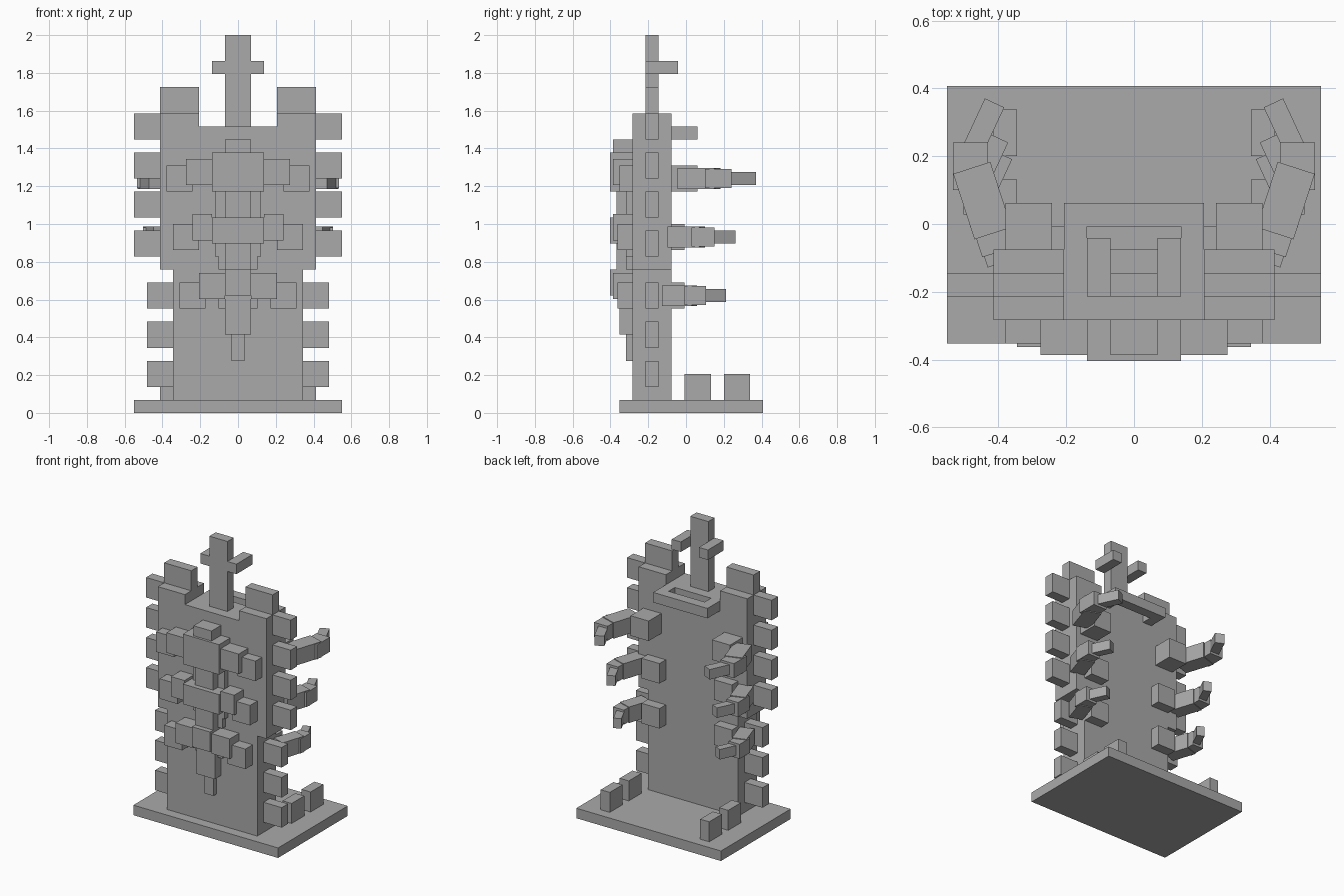
import bpy, math
from mathutils import Matrix, Vector

if "Cube" in bpy.data.objects:
    bpy.data.objects.remove(bpy.data.objects["Cube"], do_unlink=True)

U = 2 / 29           # one block
FRONT = -4.1         # front and back planes of the slab, in blocks
BACK = -1.1

grey = bpy.data.materials.new("stone_grey")
grey.use_nodes = True
colour = (0.4, 0.4, 0.4, 1)
grey.diffuse_color = colour
grey.node_tree.nodes["Principled BSDF"].inputs["Base Color"].default_value = colour


def place(name, centre, size, angle=0):
    """Box by centre and size, turned about z."""
    bpy.ops.mesh.primitive_cube_add(size=1)
    ob = bpy.context.object
    ob.name = name
    turn = Matrix.Rotation(angle, 4, "Z") @ Matrix.Diagonal((*size, 1))
    ob.data.transform(turn)
    ob.location = centre
    ob.data.materials.append(grey)
    return ob


def box(name, x, y, z):
    """Box from ranges given in blocks."""
    lo, hi = (Vector(c) * U for c in zip(x, y, z))
    return place(name, (lo + hi) / 2, hi - lo)


def mid(name, half, y, z):
    box(name, (-half, half), y, z)


def pair(name, x, y, z):
    box("left_" + name, x, y, z)
    box("right_" + name, (-x[1], -x[0]), y, z)


# Base plate and feet
mid("base_plate", 8, (-5.1, 5.9), (0, 1))
for y in (-0.1, 2.9):
    pair("foot_block", (5, 6), (y, y + 2), (1, 3))

# Slab body, shoulders and horns
mid("lower_body", 5, (FRONT, BACK), (1, 11))
mid("upper_body", 6, (FRONT, BACK), (11, 22))
pair("shoulder", (3, 6), (FRONT, BACK), (22, 23))
pair("horn", (3, 6), (-3.1, -2.1), (23, 25))

# Teeth along the sides
for z in (2, 5, 8):
    pair("lower_tooth", (5, 7), (-3.1, -2.1), (z, z + 2))
for z in (12, 15, 18, 21):
    pair("upper_tooth", (6, 8), (-3.1, -2.1), (z, z + 2))

# Top post with two bent arms
mid("top_post", 1, (-3.1, -2.1), (22, 29))
pair("post_arm", (1, 2), (-3.1, -0.6), (26, 27))

# Open collar behind the top
mid("collar_bar", 3, (-0.1, 0.9), (21, 22))
pair("collar_side", (2, 3), (BACK, -0.1), (21, 22))

# Spine: each vertebra has a core, inner wings and outer wings
for core, bottom, top, inner, wing_z, outer, outer_z, outer_y in (
        (2, 17, 20, 4, 17.5, 5.5, 17, -5.1),
        (2, 13, 15, 3.5, 13.25, 5, 12.5, -5.25),
        (1, 9, 11, 3, 8.75, 4.5, 8, -5.25)):
    mid("vertebra_core", core, (-5.85, FRONT), (bottom, top))
    pair("vertebra_inner_wing", (core, inner), (-5.6, FRONT), (wing_z, wing_z + 2))
    pair("vertebra_outer_wing", (outer - 2, outer), (outer_y, FRONT), (outer_z, outer_z + 2))
mid("spine_cap", 1, (-5.6, FRONT), (20, 21))
for z in ((15, 17), (11, 13)):
    mid("spine_link", 1, (-5.35, FRONT), z)
for half, z in ((1.75, (15, 17)), (1.75, (12, 13)), (1.5, (11, 12)), (1.5, (8, 9))):
    mid("spine_backing", half, (-4.6, FRONT), z)
mid("upper_tail", 1, (-5.1, FRONT), (6, 9))
mid("tail_tip", 0.5, (-4.6, FRONT), (4, 6))

# Curved ribs at the back: root block, then three bending segments
SEGMENTS = (
    ("rib_inner", (-0.023, 0.114), (0.115, 0.203, 0.11), -18),
    ("rib_middle", (0.012, 0.215), (0.103, 0.14, 0.1), 0),
    ("rib_tip", (-0.023, 0.325), (0.063, 0.17, 0.069), 25),
)
for z, start_x, start_y, k, root_x, root_y in (
        (18, 0.47, -0.045, 1, 3.5, 0.9),
        (13.5, 0.447, -0.098, 0.87, 3, -0.1),
        (9, 0.431, -0.128, 0.82, 3, -0.1)):
    pair("rib_root", (root_x, root_x + 2), (BACK, root_y), (z - 1, z + 1))
    for name, (dx, dy), (w, d, h), angle in SEGMENTS:
        for side, s in (("left_", 1), ("right_", -1)):
            centre = (s * (start_x + dx * k), start_y + dy * k, z * U)
            place(side + name, centre, (w * k, d * k, h), s * math.radians(angle))
